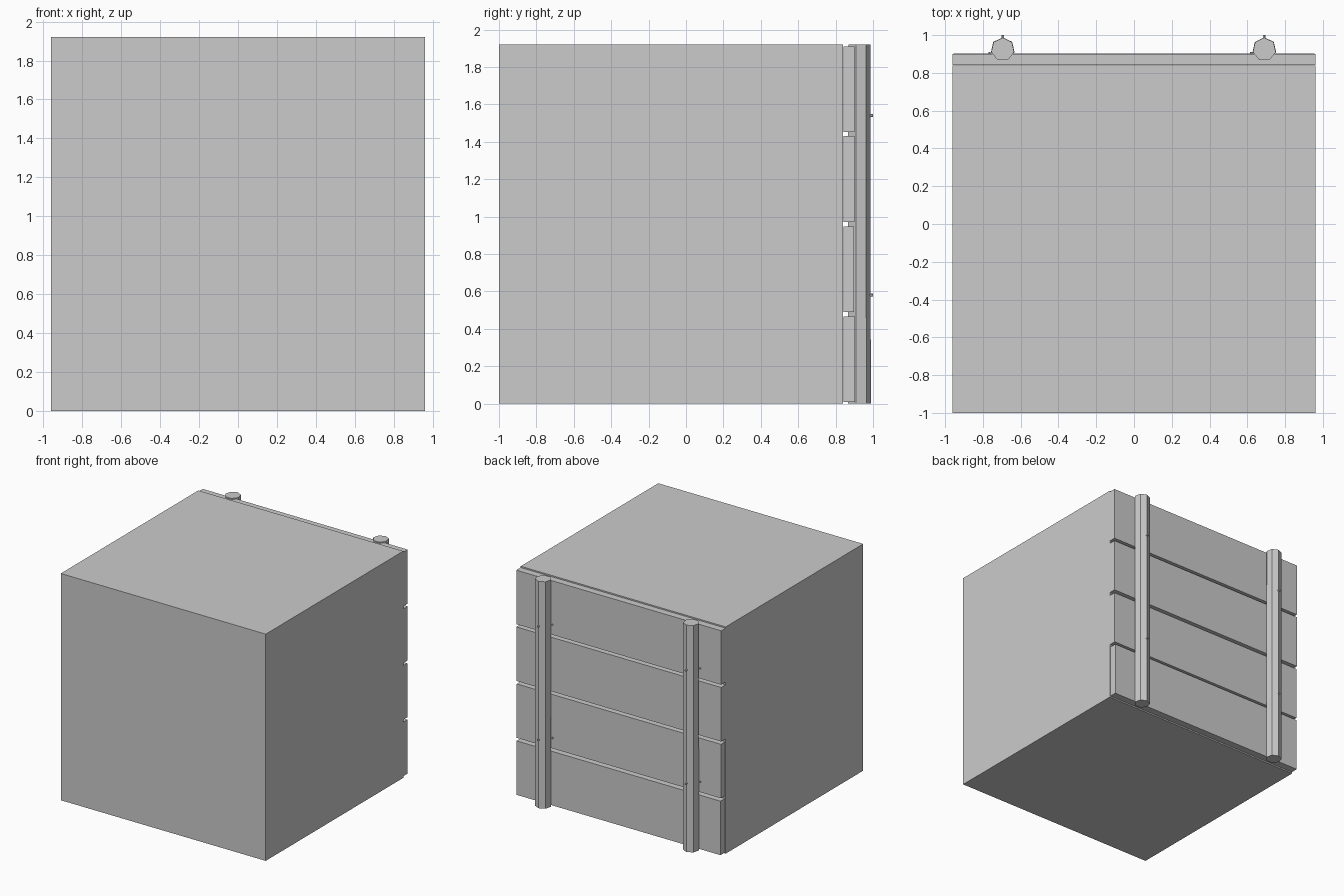
import bpy
from math import pi

if "Cube" in bpy.data.objects:
    bpy.data.objects.remove(bpy.data.objects["Cube"])


def box(name, x0, x1, y0, y1, z0, z1):
    bpy.ops.mesh.primitive_cube_add(size=1, location=((x0 + x1) / 2, (y0 + y1) / 2, (z0 + z1) / 2))
    ob = bpy.context.object
    ob.name = name
    ob.scale = (x1 - x0, y1 - y0, z1 - z0)
    bpy.ops.object.transform_apply(location=False, rotation=False, scale=True)
    return ob


def rod(name, sides, radius, length, location, rotation):
    bpy.ops.mesh.primitive_cylinder_add(vertices=sides, radius=radius, depth=length,
                                        location=location, rotation=rotation)
    bpy.context.object.name = name
    return bpy.context.object


# Solid earth block behind the retaining wall
box("earth_block", -0.96, 0.96, -1.0, 0.84, 0.0, 1.92)

# Four horizontal planks with narrow gaps; the lower two are a touch off flush
planks = [(0.01, 0.467, 0.005, 0.903), (0.49, 0.947, 0.003, 0.898),
          (0.972, 1.43, 0.0, 0.90), (1.453, 1.91, 0.0, 0.90)]
for i, (z0, z1, inset, back) in enumerate(planks):
    box(f"plank_{i + 1}", -0.96 + inset, 0.96 - inset, 0.842, back, z0, z1)

# Seven-sided upright posts, each with nails at two heights
for side, x in (("left", -0.695), ("right", 0.69)):
    post = rod(f"post_{side}", 7, 0.064, 1.92, (x, 0.924, 0.96), (0, 0, 0))
    for v in post.data.vertices:  # slight taper toward the top
        if v.co.z > 0:
            v.co.x *= 0.97
            v.co.y *= 0.98
    for j, z in enumerate((0.58, 1.54)):
        rod(f"nail_{side}_{j + 1}", 6, 0.008, 0.15, (x, 0.925, z), (pi / 2, 0, 0))
        rod(f"side_nail_{side}_{j + 1}", 6, 0.007, 0.05, (x - 0.07, 0.885, z), (pi / 2, 0, 0))
